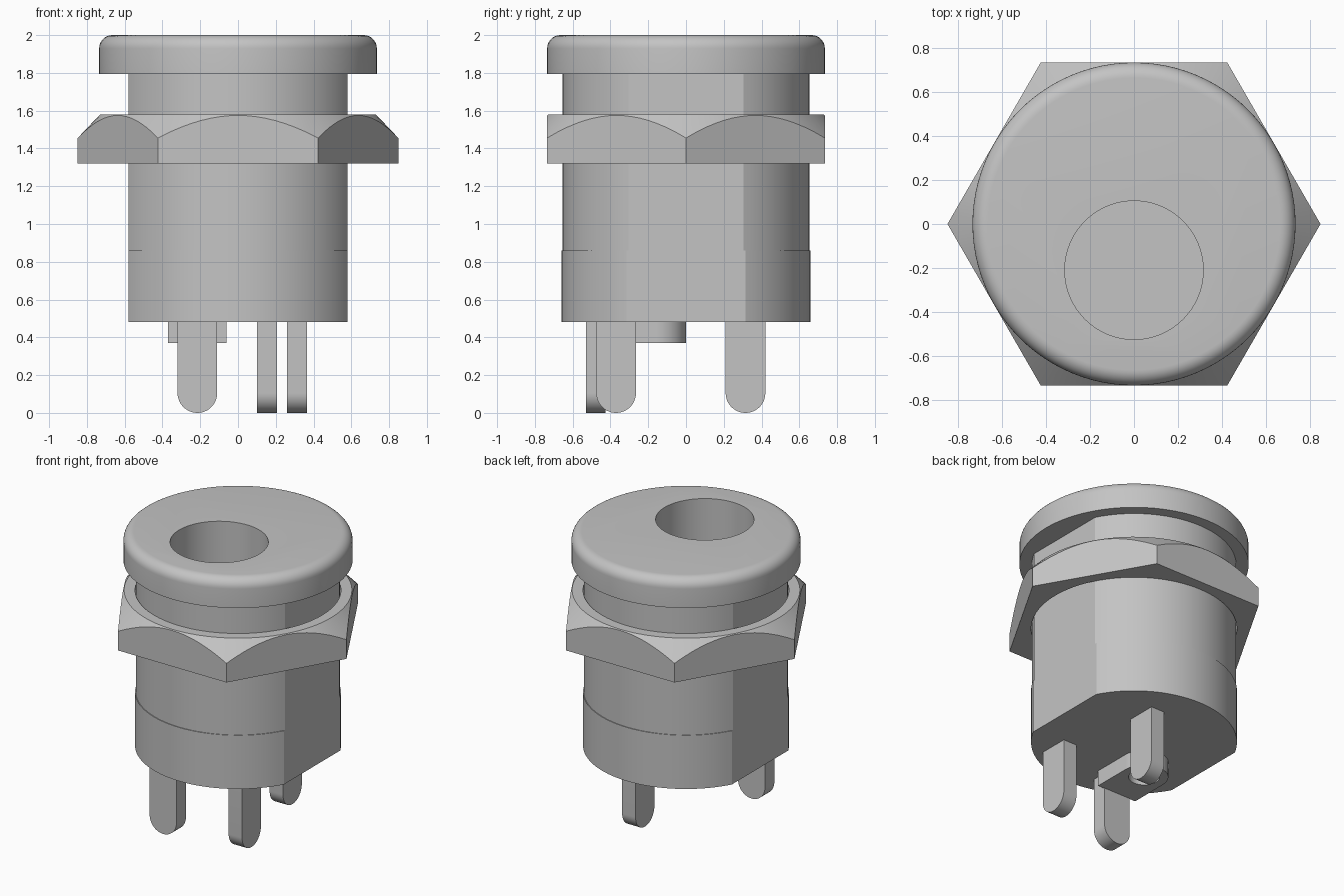
import bpy, bmesh
from math import sin, cos, pi, acos, radians

cube = bpy.data.objects.get("Cube")
if cube:
    bpy.data.objects.remove(cube, do_unlink=True)

grey = bpy.data.materials.new("plain grey")
grey.use_nodes = True
grey.diffuse_color = (0.55, 0.55, 0.55, 1)
grey.node_tree.nodes["Principled BSDF"].inputs["Base Color"].default_value = (0.55, 0.55, 0.55, 1)


def loft(name, rings, closed=False):
    """Bridge equal-length rings; cap the ends, or join last to first."""
    bm = bmesh.new()
    loops = [[bm.verts.new(p) for p in ring] for ring in rings]
    pairs = list(zip(loops, loops[1:]))
    if closed:
        pairs.append((loops[-1], loops[0]))
    else:
        bm.faces.new(loops[0])
        bm.faces.new(loops[-1])
    for a, b in pairs:
        for i in range(len(a)):
            j = (i + 1) % len(a)
            bm.faces.new((a[i], a[j], b[j], b[i]))
    bmesh.ops.recalc_face_normals(bm, faces=bm.faces)
    mesh = bpy.data.meshes.new(name)
    bm.to_mesh(mesh)
    bm.free()
    mesh.materials.append(grey)
    obj = bpy.data.objects.new(name, mesh)
    bpy.context.collection.objects.link(obj)
    return obj


def activate(obj):
    bpy.ops.object.select_all(action='DESELECT')
    obj.select_set(True)
    bpy.context.view_layer.objects.active = obj


def cut(target, cutter):
    mod = target.modifiers.new("bore", 'BOOLEAN')
    mod.operation = 'DIFFERENCE'
    mod.solver = 'EXACT'
    mod.object = cutter
    activate(target)
    bpy.ops.object.modifier_apply(modifier=mod.name)


def arc(cx, cy, r, start, end, steps):
    return [(cx + r * cos(start + (end - start) * i / steps),
             cy + r * sin(start + (end - start) * i / steps)) for i in range(steps + 1)]


def circle(r, z, cx=0, cy=0, n=96):
    return [(x, y, z) for x, y in arc(cx, cy, r, 0, 2 * pi, n)[:-1]]


def at_height(outline, z):
    return [(x, y, z) for x, y in outline]


def double_d(r, flat=0.58):
    """Round section with a flat on each side."""
    a = acos(flat / r)
    return arc(0, 0, r, a, pi - a, 36) + arc(0, 0, r, pi + a, 2 * pi - a, 36)


parts = []

# Body: slightly wider base below the threaded barrel
body = loft("body", [at_height(double_d(r), z) for r, z in
                     ((0.66, 0.48), (0.66, 0.86), (0.655, 0.86), (0.655, 1.81))])

# Flange with a rounded top rim
fillet = arc(0.665, 1.93, 0.07, 0, pi / 2, 8)
flange = loft("flange", [circle(r, z) for r, z in [(0.735, 1.795)] + fillet])

# Off-centre socket bored through flange and into body
bore = loft("bore_cutter", [circle(0.315, z, 0, -0.21) for z in (0.6, 2.2)])
bore.hide_render = True
for part in (body, flange):
    cut(part, bore)
bpy.data.objects.remove(bore, do_unlink=True)
parts += [body, flange]

# Hex nut: top corners cut by a cone, round hole through the middle
hex_bottom, hex_top = [], []
for i in range(96):
    t = 2 * pi * i / 96
    r = 0.735 / cos(t % (pi / 3) - pi / 6)
    hex_bottom.append((r * cos(t), r * sin(t), 1.32))
    hex_top.append((r * cos(t), r * sin(t), 1.58 - (r - 0.73) * 1.05))
nut = loft("hex_nut", [circle(0.66, 1.32), hex_bottom, hex_top,
                       circle(0.73, 1.58), circle(0.66, 1.58)], closed=True)
parts.append(nut)


# Terminal pins: flat blades with round tips
def pin(name, cx, cy, along_x):
    outline = arc(0, 0.105, 0.105, pi, 2 * pi, 24) + [(0.105, 0.5), (-0.105, 0.5)]
    rings = []
    for d in (-0.0525, 0.0525):
        rings.append([(cx + u, cy + d, z) if along_x else (cx + d, cy + u, z)
                      for u, z in outline])
    parts.append(loft(name, rings))


pin("front_pin", -0.215, -0.478, True)
pin("left_pin", 0.312, -0.37, False)
pin("back_pin", 0.153, 0.315, False)

# Round-ended boss under the body with a small recess
boss_outline = [(-0.37, -0.43), (-0.06, -0.43)] + arc(-0.215, -0.155, 0.155, 0, pi, 32)
boss = loft("terminal_boss", [at_height(boss_outline, z) for z in (0.37, 0.49)])
recess = loft("recess_cutter", [circle(0.1, z, -0.215, -0.155, 48) for z in (0.3, 0.6)])
recess.hide_render = True
cut(boss, recess)
bpy.data.objects.remove(recess, do_unlink=True)
parts.append(boss)

for part in parts:
    activate(part)
    bpy.ops.object.shade_smooth_by_angle(angle=radians(20))
